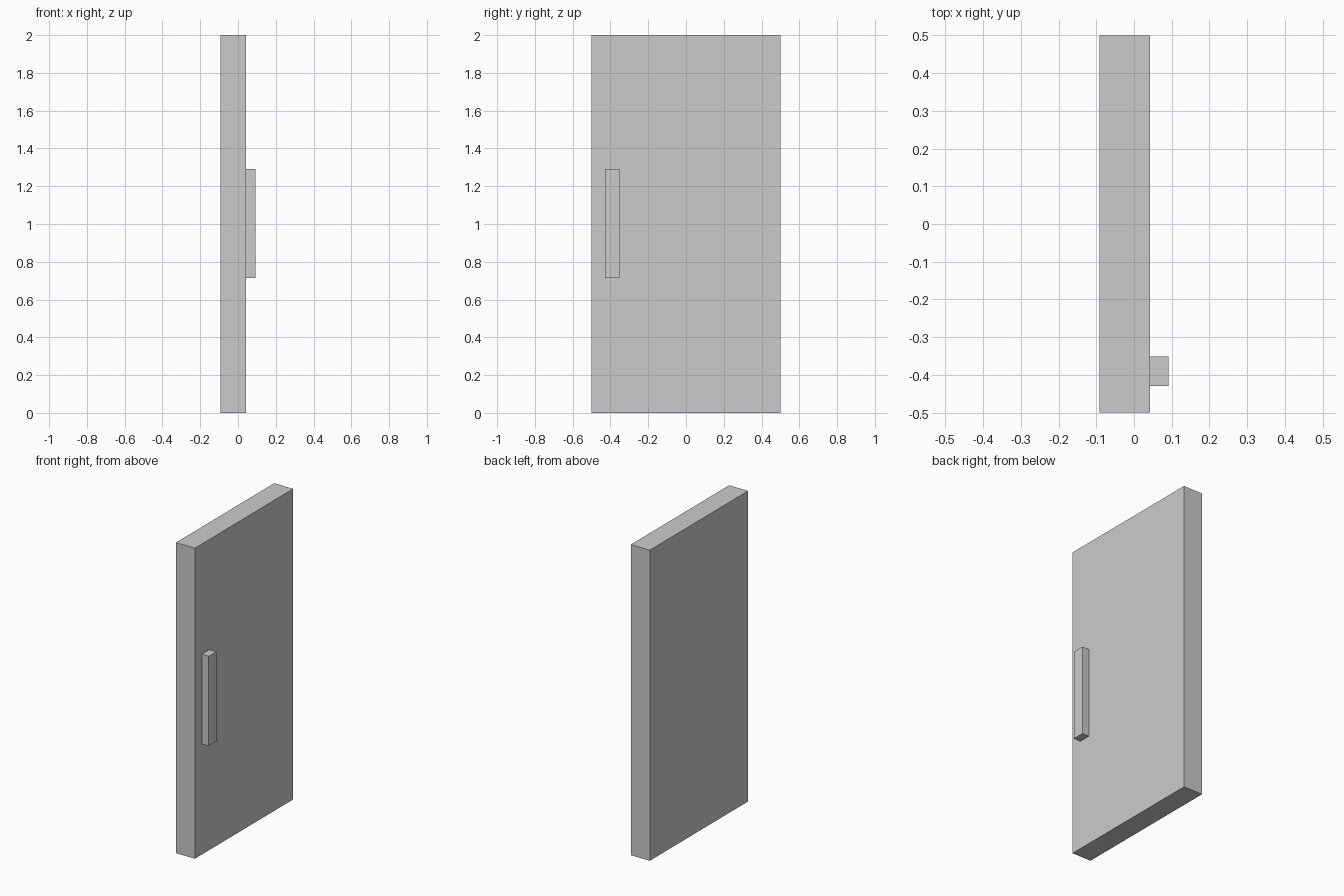
import bpy

if "Cube" in bpy.data.objects:
    bpy.data.objects.remove(bpy.data.objects["Cube"])


def box(name, lo, hi):
    """Axis-aligned box between two corners."""
    centre = [(a + b) / 2 for a, b in zip(lo, hi)]
    bpy.ops.mesh.primitive_cube_add(size=1, location=centre)
    obj = bpy.context.object
    obj.name = name
    obj.scale = [b - a for a, b in zip(lo, hi)]
    bpy.ops.object.transform_apply(location=False, rotation=False, scale=True)
    return obj


# Door slab
box("door_panel", (-0.092, -0.5, 0.0), (0.043, 0.5, 2.0))

# Upright pull handle on the +x face
box("door_handle", (0.043, -0.43, 0.713), (0.092, -0.352, 1.29))
